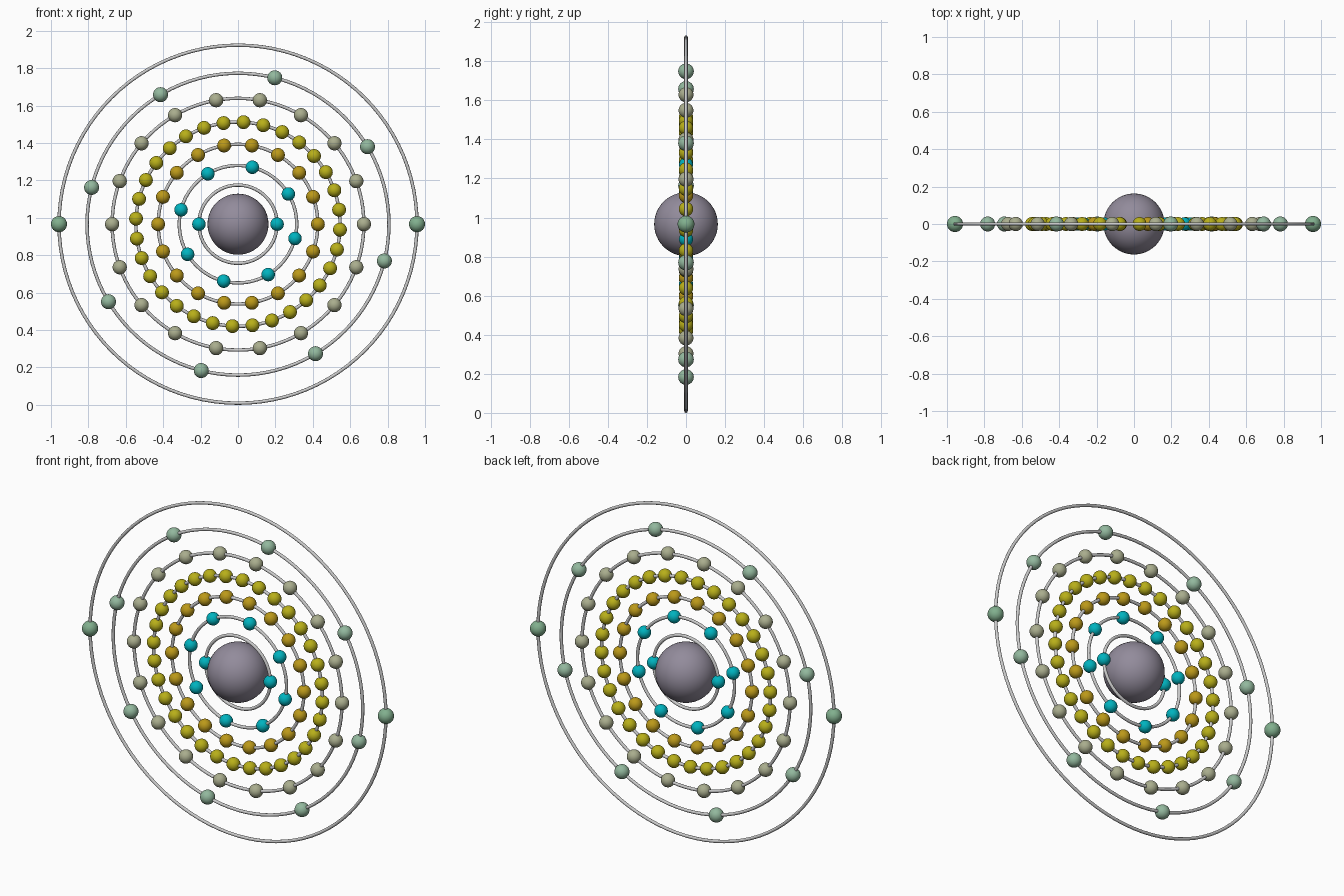
import bpy
from math import cos, sin, radians, pi

if "Cube" in bpy.data.objects:
    bpy.data.objects.remove(bpy.data.objects["Cube"])

CZ = 0.966      # height of the common centre
TUBE = 0.009    # orbit ring thickness (radius)


def material(name, rgb):
    mat = bpy.data.materials.new(name)
    mat.diffuse_color = (*rgb, 1)
    mat.use_nodes = True
    mat.node_tree.nodes["Principled BSDF"].inputs["Base Color"].default_value = mat.diffuse_color
    return mat


def smooth_sphere(name, radius, loc, mat, seg, rings):
    bpy.ops.mesh.primitive_uv_sphere_add(segments=seg, ring_count=rings, radius=radius, location=loc)
    ob = bpy.context.object
    ob.name = name
    ob.data.materials.append(mat)
    bpy.ops.object.shade_smooth()
    return ob


cyan = material("cyan", (0.0, 0.45, 0.52))
gold = material("gold", (0.50, 0.32, 0.01))
yellow = material("yellow", (0.48, 0.43, 0.01))
sage = material("sage", (0.40, 0.42, 0.27))
mint = material("mint", (0.29, 0.48, 0.34))
green = material("green", (0.22, 0.43, 0.27))
violet_grey = material("violet_grey", (0.29, 0.26, 0.33))

# Nucleus
smooth_sphere("nucleus", 0.163, (0, 0, CZ), violet_grey, 48, 24)

# Shells: orbit radius, electron count, start angle, electron radius, colour
shells = [
    (0.209, 2, 0, 0.036, cyan),
    (0.314, 8, -14.1, 0.036, cyan),
    (0.427, 18, 0, 0.037, gold),
    (0.546, 32, -3.1, 0.037, yellow),
    (0.673, 18, 0, 0.038, sage),
    (0.807, 8, -14.1, 0.040, mint),
    (0.957, 2, 0, 0.043, green),
]

for n, (orbit, count, start, size, mat) in enumerate(shells, 1):
    # Orbit ring standing in the xz plane
    bpy.ops.mesh.primitive_torus_add(major_radius=orbit, minor_radius=TUBE, major_segments=96,
                                     minor_segments=12, location=(0, 0, CZ), rotation=(pi / 2, 0, 0))
    bpy.context.object.name = f"orbit_ring_{n}"
    bpy.ops.object.shade_smooth()

    # Electrons evenly spaced on the ring, sharing one mesh
    first = None
    for i in range(count):
        a = radians(start) + 2 * pi * i / count
        loc = (orbit * cos(a), 0, CZ + orbit * sin(a))
        if first is None:
            first = smooth_sphere(f"electron_{n}_1", size, loc, mat, 32, 16)
        else:
            ob = bpy.data.objects.new(f"electron_{n}_{i + 1}", first.data)
            ob.location = loc
            bpy.context.collection.objects.link(ob)
